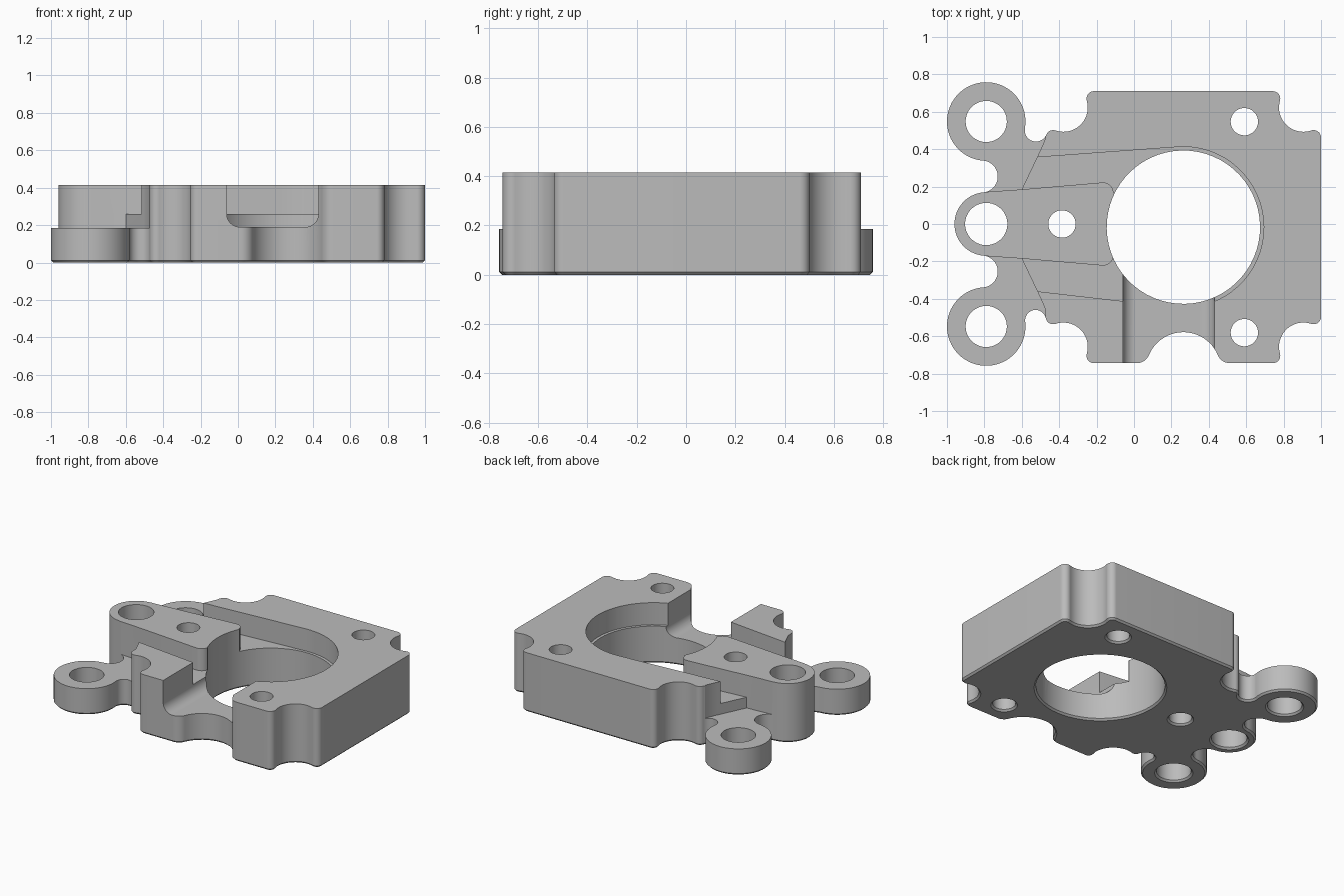
import bpy, bmesh, math
from mathutils import Vector

if "Cube" in bpy.data.objects:
    bpy.data.objects.remove(bpy.data.objects["Cube"])

TOP, EAR_TOP, POCKET_Z, CHAMFER = 0.415, 0.185, 0.26, 0.012
CENTRE = Vector((0.264, -0.017))

grey = bpy.data.materials.new("machined_grey")
grey.use_nodes = True
grey.diffuse_color = (0.5, 0.5, 0.5, 1)
grey.node_tree.nodes["Principled BSDF"].inputs["Base Color"].default_value = (0.5, 0.5, 0.5, 1)


def loft(name, rings):
    """Closed solid through rings of matching 3D points."""
    bm = bmesh.new()
    loops = [[bm.verts.new(p) for p in ring] for ring in rings]
    n = len(loops[0])
    bm.faces.new(loops[0])
    bm.faces.new(loops[-1])
    for a, b in zip(loops, loops[1:]):
        for i in range(n):
            j = (i + 1) % n
            bm.faces.new((a[i], a[j], b[j], b[i]))
    bmesh.ops.recalc_face_normals(bm, faces=bm.faces)
    mesh = bpy.data.meshes.new(name)
    bm.to_mesh(mesh)
    bm.free()
    mesh.materials.append(grey)
    ob = bpy.data.objects.new(name, mesh)
    bpy.context.collection.objects.link(ob)
    return ob


def at(points, z):
    return [(p[0], p[1], z) for p in points]


def arc(c, r, a0, sweep):
    n = max(2, math.ceil(abs(sweep) / math.radians(6)))
    angles = [a0 + sweep * i / n for i in range(n + 1)]
    return [(c[0] + r * math.cos(a), c[1] + r * math.sin(a)) for a in angles]


def heading(v):
    return math.atan2(v.y, v.x)


def chain(rounds, inset):
    """Outline around convex rounds (centre, radius, gap); gap is the radius of
    the hollow leading to the next round, or 0 for a straight tangent."""
    links = []
    for i, (c, r, gap) in enumerate(rounds):
        c2, r2, _ = rounds[(i + 1) % len(rounds)]
        d = c2 - c
        if gap:
            a = (d.length_squared + (r + gap) ** 2 - (r2 + gap) ** 2) / (2 * d.length)
            h = math.sqrt(max(0, (r + gap) ** 2 - a * a))
            u = d.normalized()
            hollow = c + u * a + Vector((u.y, -u.x)) * h
            links.append((heading(hollow - c), heading(hollow - c2), hollow, gap))
        else:
            n = heading(d) - math.pi / 2 + math.asin((r - r2) / d.length)
            links.append((n, n, None, 0))
    points = []
    for i, (c, r, _) in enumerate(rounds):
        start = links[i - 1][1]
        leave, enter, hollow, gap = links[i]
        points += arc(c, r - inset, start, (leave - start) % math.tau)
        if hollow:
            sweep = -((leave - enter) % math.tau)
            part = arc(hollow, gap + inset, leave + math.pi, sweep)
            points += part[1:-1]
    return points


def corner(sx, sy, gap_out):
    """Two small rounds with a hollow bite between them."""
    side = CENTRE + Vector((sx * 0.696, sy * 0.479))
    end = CENTRE + Vector((sx * 0.478, sy * 0.687))
    first, last = (side, end) if sx * sy > 0 else (end, side)
    return [(first, 0.04, 0.13), (last, 0.04, gap_out)]


# Whole footprint, counter-clockwise from the front right corner
EAR_X, EAR_Y = -0.79, 0.548
rounds = corner(1, -1, 0) + corner(1, 1, 0) + corner(-1, 1, 0.06)
rounds += [(Vector((EAR_X, EAR_Y)), 0.21, 0.085),
           (Vector((EAR_X, 0)), 0.17, 0.085),
           (Vector((EAR_X, -EAR_Y)), 0.21, 0.056)]
rounds += corner(-1, -1, 0)
rounds += [(CENTRE + Vector((-0.249, -0.657)), 0.07, 0.2),
           (CENTRE + Vector((0.249, -0.657)), 0.07, 0)]
outline = chain(rounds, 0)
body = loft("bracket_body", [at(chain(rounds, CHAMFER), 0),
                             at(outline, CHAMFER), at(outline, TOP)])


def cut(tool):
    mod = body.modifiers.new("cut", "BOOLEAN")
    mod.operation = "DIFFERENCE"
    mod.solver = "EXACT"
    mod.object = tool
    bpy.context.view_layer.objects.active = body
    bpy.ops.object.modifier_apply(modifier=mod.name)
    bpy.data.objects.remove(tool)


# Lowered ears on both sides of the central arm
for s in (1, -1):
    region = [(-1.1, 0.172), (-0.785, 0.172), (-0.6, 0.185), (-0.505, 0.385),
              (-0.474, 0.455), (-0.474, 0.9), (-1.1, 0.9)]
    region = [(x, s * y) for x, y in region]
    cut(loft("ear_cutter", [at(region, EAR_TOP), at(region, 0.6)]))

# Pocket around the bore, leaving the central arm standing
arm = [(-0.75, 0.1745), (-0.6, 0.185), (-0.17, 0.222)]
arm += arc((-0.165, 0.167), 0.055, math.radians(80), math.radians(-80))
arm += [(0, 0.12)]
lower_arm = [(x, -y) for x, y in reversed(arm)]
wall = arc(CENTRE, 0.43, math.radians(-95), math.radians(190))
pocket = arm + lower_arm + [(-0.75, -0.362), (-0.5, -0.362)] + wall
pocket += [(-0.5, 0.358), (-0.75, 0.358)]
cut(loft("pocket_cutter", [at(pocket, POCKET_Z), at(pocket, 0.6)]))

# Round-bottomed slot from the bore to the front face
floor = arc((0.01, 0.26), 0.07, math.pi, math.pi / 2)
floor += arc((0.36, 0.26), 0.07, -math.pi / 2, math.pi / 2)
floor += [(0.43, 0.6), (-0.06, 0.6)]
cut(loft("slot_cutter", [[(x, y, z) for x, z in floor] for y in (-0.9, -0.2)]))

# Bore and bolt holes, chamfered underneath
holes = [(CENTRE, 0.41), ((EAR_X, EAR_Y), 0.11), ((EAR_X, 0), 0.113),
         ((EAR_X, -EAR_Y), 0.11), ((-0.385, 0), 0.073),
         ((0.59, 0.547), 0.073), ((0.59, -0.581), 0.073)]
for c, r in holes:
    rings = [at(arc(c, q, 0.02, math.tau)[:-1], z)
             for q, z in ((r + 0.032, -0.02), (r, CHAMFER), (r, 0.6))]
    cut(loft("hole_cutter", rings))

# Smooth curved walls, sharp edges kept
bpy.ops.object.select_all(action="DESELECT")
body.select_set(True)
bpy.context.view_layer.objects.active = body
bpy.ops.object.shade_smooth_by_angle(angle=math.radians(25))
